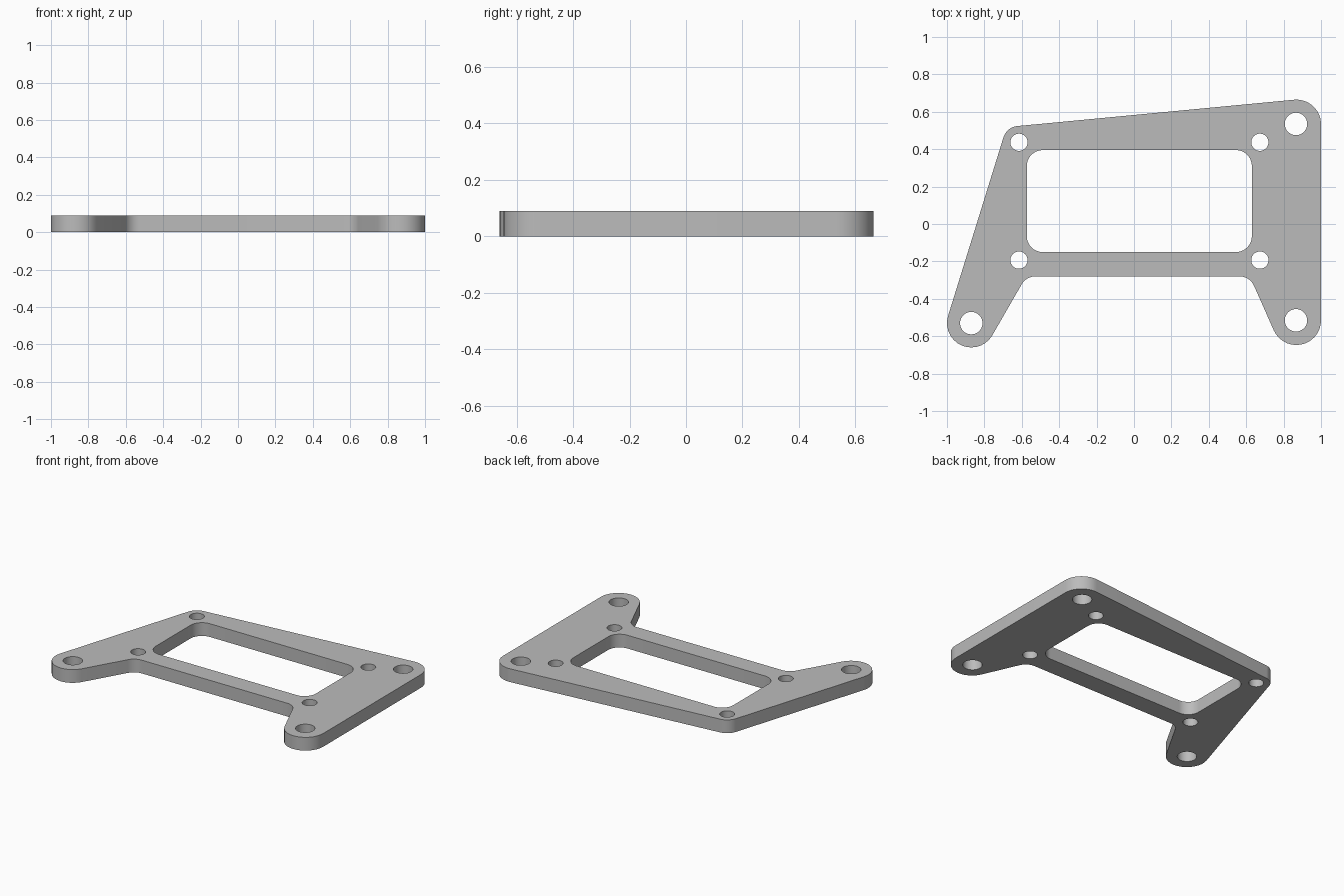
import bpy
import math
from mathutils import Vector

if "Cube" in bpy.data.objects:
    bpy.data.objects.remove(bpy.data.objects["Cube"])

HEIGHT = 0.09


def rounded_loop(corners, steps=14):
    """Counterclockwise loop of arcs joined by tangents; negative radius = concave fillet."""
    n = len(corners)
    normals = []
    for i in range(n):
        x1, y1, r1 = corners[i]
        x2, y2, r2 = corners[(i + 1) % n]
        dx, dy = x2 - x1, y2 - y1
        normals.append(math.atan2(dy, dx) - math.acos((r1 - r2) / math.hypot(dx, dy)))
    points = []
    for i, (x, y, r) in enumerate(corners):
        start = normals[i - 1]
        sweep = (normals[i] - start + math.pi) % (2 * math.pi) - math.pi
        for k in range(steps + 1):
            a = start + sweep * k / steps
            points.append(Vector((x + r * math.cos(a), y + r * math.sin(a))))
    return points


def circle(x, y, r, steps=40):
    return [Vector((x + r * math.cos(2 * math.pi * k / steps),
                    y + r * math.sin(2 * math.pi * k / steps))) for k in range(steps)]


# Outer outline: rounded lugs and two concave fillets along the front edge
loops = [rounded_loop([
    (-0.87, -0.53, 0.13), (-0.527, -0.365, -0.085), (0.564, -0.365, -0.085),
    (0.868, -0.515, 0.132), (0.868, 0.533, 0.132), (-0.615, 0.437, 0.087)])]

# Rounded rectangular window
R = 0.085
x0, x1, y0, y1 = -0.573 + R, 0.63 - R, -0.15 + R, 0.395 - R
loops.append(rounded_loop([(x0, y0, R), (x1, y0, R), (x1, y1, R), (x0, y1, R)]))

# Large lug holes and small window-corner holes
loops += [circle(x, y, 0.06) for x, y in ((-0.87, -0.53), (0.866, -0.515), (0.866, 0.535))]
loops += [circle(x, y, 0.046) for x in (-0.615, 0.673) for y in (-0.193, 0.437)]

# Filled and extruded profile
curve = bpy.data.curves.new("plate_profile", 'CURVE')
curve.dimensions = '2D'
curve.fill_mode = 'BOTH'
curve.extrude = HEIGHT / 2
for loop in loops:
    spline = curve.splines.new('POLY')
    spline.points.add(len(loop) - 1)
    for p, co in zip(spline.points, loop):
        p.co = (co.x, co.y, 0, 1)
    spline.use_cyclic_u = True

plate = bpy.data.objects.new("mounting_plate", curve)
plate.location.z = HEIGHT / 2
bpy.context.collection.objects.link(plate)
bpy.context.view_layer.objects.active = plate
plate.select_set(True)
bpy.ops.object.convert(target='MESH')
plate = bpy.context.object
bpy.ops.object.mode_set(mode='EDIT')
bpy.ops.mesh.select_all(action='SELECT')
bpy.ops.mesh.remove_doubles(threshold=0.0001)
bpy.ops.mesh.normals_make_consistent(inside=False)
bpy.ops.object.mode_set(mode='OBJECT')
bpy.ops.object.shade_smooth_by_angle(angle=math.radians(30))

# Plain grey finish
grey = bpy.data.materials.new("grey")
grey.diffuse_color = (0.5, 0.5, 0.5, 1)
grey.use_nodes = True
grey.node_tree.nodes["Principled BSDF"].inputs["Base Color"].default_value = grey.diffuse_color
plate.data.materials.clear()
plate.data.materials.append(grey)
